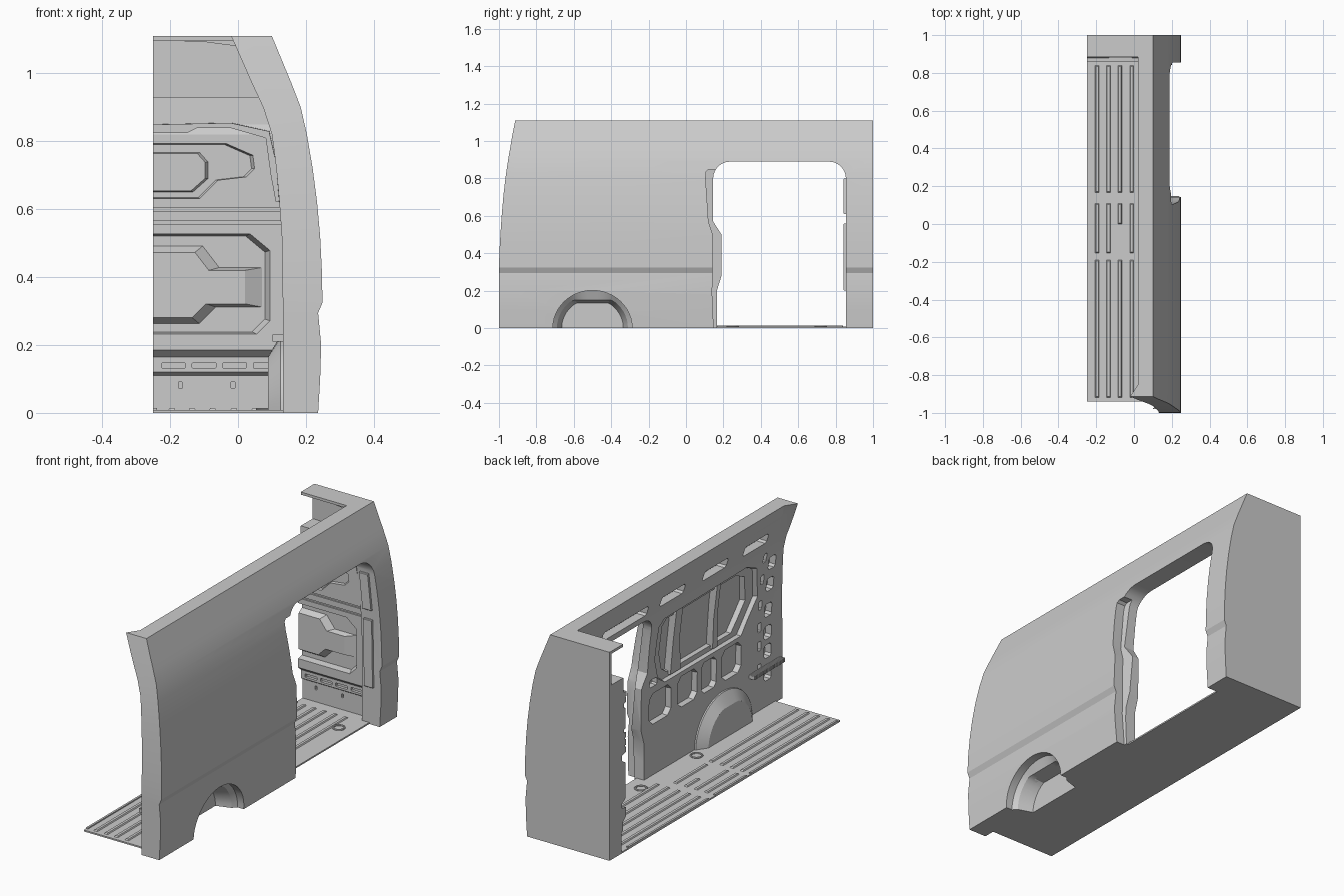
import bpy, bmesh
from math import sin, cos, pi, radians
from mathutils import Vector

if "Cube" in bpy.data.objects:
    bpy.data.objects.remove(bpy.data.objects["Cube"])

# Wall section rows: z, outer x, inner x, rear edge y
ROWS = [(0, .236, .132, -1), (.1, .242, .132, -1), (.2, .245, .132, -1), (.295, .236, .132, -1),
        (.325, .249, .132, -1), (.42, .247, .131, -.997), (.52, .242, .129, -.991),
        (.62, .233, .122, -.984), (.72, .22, .113, -.975), (.82, .203, .1, -.963),
        (.9, .185, .082, -.951), (.97, .158, .06, -.939), (1.04, .129, .04, -.927), (1.11, .1, .02, -.913)]


def lookup(z, col):
    z = max(0, min(1.11, z))
    for a, b in zip(ROWS, ROWS[1:]):
        if z <= b[0]:
            t = (z - a[0]) / (b[0] - a[0])
            return a[col] + t * (b[col] - a[col])
    return ROWS[-1][col]


def make(name, verts, faces):
    me = bpy.data.meshes.new(name)
    me.from_pydata([tuple(v) for v in verts], [], faces)
    bm = bmesh.new()
    bm.from_mesh(me)
    bmesh.ops.recalc_face_normals(bm, faces=bm.faces)
    bm.to_mesh(me)
    bm.free()
    ob = bpy.data.objects.new(name, me)
    bpy.context.collection.objects.link(ob)
    return ob


def loft(name, rings):
    n = len(rings[0])
    faces = [(k * n + i, k * n + (i + 1) % n, (k + 1) * n + (i + 1) % n, (k + 1) * n + i)
             for k in range(len(rings) - 1) for i in range(n)]
    faces += [tuple(range(n)), tuple(range((len(rings) - 1) * n, len(rings) * n))]
    return make(name, [v for r in rings for v in r], faces)


def scaled(pts, s, pivot=None):
    c = pivot or (sum(p[0] for p in pts) / len(pts), sum(p[1] for p in pts) / len(pts))
    return [(c[0] + (a - c[0]) * s, c[1] + (b - c[1]) * s) for a, b in pts]


def wall_prism(name, pts, d0, d1, col=2, s=1):
    """Prism of a (y, z) outline that follows the inner (2) or outer (1) skin."""
    return loft(name, [[(lookup(z, col) + d0, y, z) for y, z in pts],
                       [(lookup(z, col) + d1, y, z) for y, z in scaled(pts, s)]])


def front_prism(name, pts, y0, y1, s=1):
    """Prism of an (x, z) outline along y, tapering towards the cut side x=-0.25."""
    zm = sum(p[1] for p in pts) / len(pts)
    return loft(name, [[(x, y0, z) for x, z in pts],
                       [(x, y1, z) for x, z in scaled(pts, s, (-.25, zm))]])


def box(name, x0, x1, y0, y1, z0, z1):
    return loft(name, [[(x0, y0, z), (x1, y0, z), (x1, y1, z), (x0, y1, z)] for z in (z0, z1)])


def rect(y, z, w, h):
    c = min(w, h) * .18
    w, h = w / 2, h / 2
    return [(y - w + c, z - h), (y + w - c, z - h), (y + w, z - h + c), (y + w, z + h - c),
            (y + w - c, z + h), (y - w + c, z + h), (y - w, z + h - c), (y - w, z - h + c)]


def cut(target, cutter):
    cutter.hide_render = True
    m = target.modifiers.new("cut", 'BOOLEAN')
    m.operation, m.solver, m.object = 'DIFFERENCE', 'EXACT', cutter
    bpy.context.view_layer.objects.active = target
    bpy.ops.object.modifier_apply(modifier=m.name)
    bpy.data.objects.remove(cutter)


def arch(name, stations):
    """Wheel arch loft: stations are x, radius, height limit, bottom z."""
    rings = []
    for x, r, top, zb in stations:
        arc = [(x, -.5 + r * cos(pi * i / 24), min(top, r * .95 * sin(pi * i / 24))) for i in range(25)]
        rings.append([(x, -.5 + r, zb)] + arc[1:-1] + [(x, -.5 - r, zb)])
    return loft(name, rings)


# Side wall: thick curved shell, flared along the rear edge
rings = []
for k in range(3):
    def y_at(r): return (r[3], r[3] + .06, 1)[k]
    flare = .04 if k == 0 else 0
    rings.append([(r[1], y_at(r), r[0]) for r in ROWS] +
                 [(r[2] - flare * max(0, (r[0] - .85) / .26), y_at(r), r[0]) for r in reversed(ROWS)])
n, m = len(rings[0]), len(ROWS)
faces = [(k * n + i, k * n + (i + 1) % n, (k + 1) * n + (i + 1) % n, (k + 1) * n + i)
         for k in range(2) for i in range(n)]
faces += [(o + i, o + i + 1, o + n - 2 - i, o + n - 1 - i) for o in (0, 2 * n) for i in range(m - 1)]
wall = make("side_wall", [v for r in rings for v in r], faces)

# Sliding door opening, with the stepped pillar edge outside
top_l = [(.235 - .09 * cos(t * pi / 12), .8 + .09 * sin(t * pi / 12)) for t in range(7)]
top_r = [(.765 + .09 * sin(t * pi / 12), .8 + .09 * cos(t * pi / 12)) for t in range(7)]
opening = [(.165, -.05), (.165, .2), (.19, .28), (.19, .5), (.145, .57)] + top_l + top_r + [(.855, -.05)]
cut(wall, loft("door_cutter", [[(x, y, z) for y, z in opening] for x in (-.1, .4)]))
step = [(.15, -.05), (.14, .18), (.143, .5), (.12, .57), (.105, .8), (.107, .835), (.12, .848),
        (.17, .848), (.25, .7), (.25, -.05)]
cut(wall, wall_prism("step_cutter", step, -.05, .1, 1))

# Inner wall recesses: window panel, lower bays, upper slots, rear pillar holes
window = [(.1, .62), (.09, .8), (.05, .835), (-.66, .845), (-.76, .8), (-.79, .63), (-.66, .46), (0, .46), (.06, .5)]
cut(wall, wall_prism("window_cutter", window, -.03, .022, s=.95))
cut(wall, wall_prism("pane_cutter", scaled(window, .84), -.03, .045, s=.95))
for y, w in ((.03, .19), (-.2, .17), (-.38, .13), (-.57, .17)):
    cut(wall, wall_prism("bay_cutter", rect(y, .36, w, .17), -.03, .03, s=.93))
cut(wall, wall_prism("bay_cutter", rect(.09, .5, .06, .04), -.03, .03))
for y, w in ((.42, .38), (.02, .2), (-.34, .2), (-.68, .2)):
    cut(wall, wall_prism("slot_cutter", rect(y, .955, w, .055), -.03, .05))
for z in (.18, .3, .4, .52, .66, .78):
    cut(wall, wall_prism("hole_cutter", rect(-.875, z, .06, .07), -.03, .035))
    cut(wall, wall_prism("hole_cutter", rect(-.805, z + .05, .025, .05), -.03, .02))
for y, w in ((-.1, .055), (-.43, .03)):
    wall_prism("window_post", [(y - w, .48), (y + w - .02, .48), (y + w / 2, .65), (y + w / 2, .83),
                               (y - w / 2, .83), (y - w / 2, .65)], .008, .05)

# Floor with ribs and tie-down rings
floor = box("floor", -.25, .135, -.94, .98, 0, .008)
box("door_sill", .12, .175, .15, .88, 0, .008)
for i, x in enumerate((-.245, -.195, -.135, -.075, -.012, .05)):
    for y0, y1 in ((-.92, -.19), (-.155 if i != 3 else 0, .11), (.165, .84)):
        if i == 5 and y0 < -.1:
            continue
        loft("floor_rib", [[(x - w, y0 + e, z), (x + w, y0 + e, z), (x + w, y1 - e, z), (x - w, y1 - e, z)]
                           for w, e, z in ((.011, 0, .007), (.007, .006, .014))] if i else
             [[(-.25, y0, z), (x + .006, y0, z), (x + .006, y1, z), (-.25, y1, z)] for z in (.007, .014)])
for x, y in ((.085, -.21), (.09, .25), (.09, .72)):
    bpy.ops.mesh.primitive_torus_add(location=(x, y, .01), major_radius=.028, minor_radius=.005,
                                     major_segments=24, minor_segments=8)
    bpy.context.object.name = "tie_down_ring"

# Wheel arch: hollow housing opening through the wall and floor
housing = arch("wheel_housing", [(.15, .245, .245, 0), (.125, .24, .235, 0), (.088, .185, .165, 0)])
for ob in (wall, floor, housing):
    cut(ob, arch("arch_cutter", [(.3, .212, .3, -.05), (.2, .212, .3, -.05), (.18, .19, .15, -.05),
                                 (.102, .165, .135, -.05)]))

# Bulkhead: outer sheet, roof ledge and stepped inner panel
box("bulkhead_sheet", -.25, .08, .985, 1, 0, 1.11)
box("roof_ledge", -.25, .06, .885, 1, 1.096, 1.11)
front_prism("roof_gusset", [(-.25, 1.105), (-.25, 1.098), (-.1, 1.093), (0, 1.08), (.05, 1.04), (.05, 1.105)], .9, .99)
profile = [(1, 0), (.9, 0), (.9, .11), (.885, .12), (.885, .165), (.862, .185), (.862, .82), (.88, .85),
           (.885, .93), (1, .93)]
panel = loft("bulkhead_panel", [[(x, y, z) for y, z in profile] for x in (-.25, .14)])
lower = [(-.27, .23), (.06, .23), (.1, .27), (.1, .48), (.04, .53), (-.27, .53)]
cut(panel, front_prism("recess_cutter", lower, .85, .895, .94))
upper = [(-.27, .63), (-.11, .63), (-.055, .685), (.03, .695), (.055, .72), (.05, .76), (-.03, .795), (-.27, .795)]
cut(panel, front_prism("recess_cutter", upper, .85, .88, .95))
for z in (.56, .6):
    cut(panel, box("groove_cutter", -.3, .16, .85, .87, z - .005, z + .005))
for i in range(4):
    cut(panel, front_prism("slot_cutter", rect(-.19 + i * .09, .14, .07, .018), .87, .9))
for x in (-.17, -.015):
    cut(panel, front_prism("hole_cutter", rect(x, .082, .012, .02), .88, .92))
front_prism("lower_bulge", [(-.25, .26), (-.11, .26), (-.06, .31), (.08, .31), (.08, .43), (-.05, .43),
                            (-.1, .495), (-.25, .495)], .9, .868, .82)
front_prism("upper_bulge", [(-.25, .65), (-.13, .65), (-.085, .69), (-.085, .74), (-.11, .768), (-.25, .768)],
            .885, .868, .93)
front_prism("upper_frame", [(-.25, .825), (-.15, .825), (-.12, .84), (-.02, .84), (.085, .81), (.1, .7), (.115, .62),
                            (.125, .62), (.115, .74), (.095, .83), (-.02, .855), (-.25, .85)], .89, .857, .99)

# Door seal trims on the front pillar, ribbed step strip at the rear
for z0, z1 in ((.2, .56), (.61, .8)):
    wall_prism("pillar_trim", rect(.851, (z0 + z1) / 2, .016, z1 - z0), .02, .07)
box("step_strip", .106, .135, -.98, -.72, .213, .228)
for i in range(22):
    box("strip_rib", .101, .135, -.979 + i * .012, -.973 + i * .012, .21, .231)

# Smooth curved skins, keep creases
bpy.ops.object.select_all(action='SELECT')
bpy.context.view_layer.objects.active = wall
bpy.ops.object.shade_smooth_by_angle(angle=radians(22))
